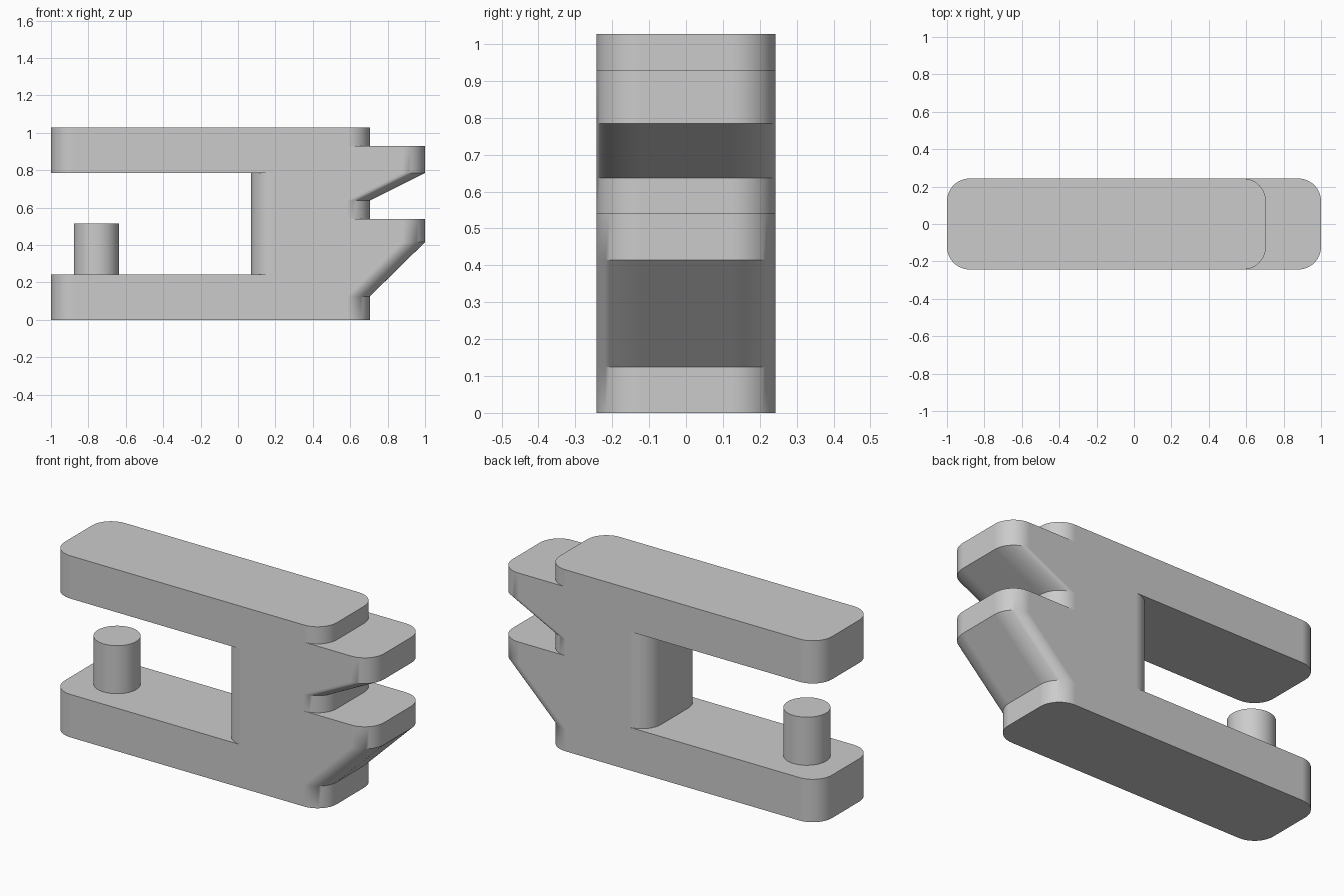
import bpy
import bmesh
from math import sin, cos, pi, radians

cube = bpy.data.objects.get("Cube")
if cube:
    bpy.data.objects.remove(cube, do_unlink=True)

HALF_WIDTH = 0.243
RADIUS = 0.121
STEPS = 12

grey = bpy.data.materials.new("plain_grey")
grey.use_nodes = True
colour = (0.6, 0.6, 0.6, 1)
grey.diffuse_color = colour
grey.node_tree.nodes["Principled BSDF"].inputs["Base Color"].default_value = colour


def finish(name, bm):
    bmesh.ops.recalc_face_normals(bm, faces=bm.faces)
    mesh = bpy.data.meshes.new(name)
    bm.to_mesh(mesh)
    bm.free()
    mesh.materials.append(grey)
    obj = bpy.data.objects.new(name, mesh)
    bpy.context.collection.objects.link(obj)
    bpy.ops.object.select_all(action='DESELECT')
    obj.select_set(True)
    bpy.context.view_layer.objects.active = obj
    bpy.ops.object.shade_smooth_by_angle(angle=radians(30))
    weighted = obj.modifiers.new("flat_sides", 'WEIGHTED_NORMAL')
    weighted.keep_sharp = True
    return obj


# Rounded end outline: distance in from the end, and position across the width
quarter = [(RADIUS * (1 - cos(a)), HALF_WIDTH - RADIUS + RADIUS * sin(a))
           for a in (pi / 2 * i / STEPS for i in range(STEPS + 1))]
end_outline = [(d, -y) for d, y in reversed(quarter)] + quarter


def sweep_end(bm, profile, inward):
    """Carry the rounded end outline up an (x, z) profile."""
    rows = [[bm.verts.new((x + inward * d, y, z)) for d, y in end_outline]
            for x, z in profile]
    for low, high in zip(rows, rows[1:]):
        for i in range(len(end_outline) - 1):
            bm.faces.new((low[i], low[i + 1], high[i + 1], high[i]))
    return rows


# Body: two arms with an open slot on one end, two sloped ledges on the other
slot_profile = [(-1, 0), (-1, 0.243), (0.07, 0.243),
                (0.07, 0.785), (-1, 0.785), (-1, 1.027)]
ledge_profile = [(0.705, 0), (0.705, 0.125), (1, 0.415), (1, 0.54),
                 (0.705, 0.54), (0.705, 0.637), (1, 0.785), (1, 0.93),
                 (0.705, 0.93), (0.705, 1.027)]
bm = bmesh.new()
left = sweep_end(bm, slot_profile, 1)
right = sweep_end(bm, ledge_profile, -1)
for row in (0, -1):      # bottom and top
    bm.faces.new(left[row] + right[row][::-1])
for edge in (0, -1):     # front and back
    bm.faces.new([r[edge] for r in left] + [r[edge] for r in reversed(right)])
finish("clamp_body", bm)

# Round peg standing on the lower arm
bm = bmesh.new()
bmesh.ops.create_cone(bm, cap_ends=True, segments=48, radius1=0.121,
                      radius2=0.121, depth=0.292)
bmesh.ops.translate(bm, vec=(-0.757, 0, 0.369), verts=bm.verts)
finish("peg", bm)
